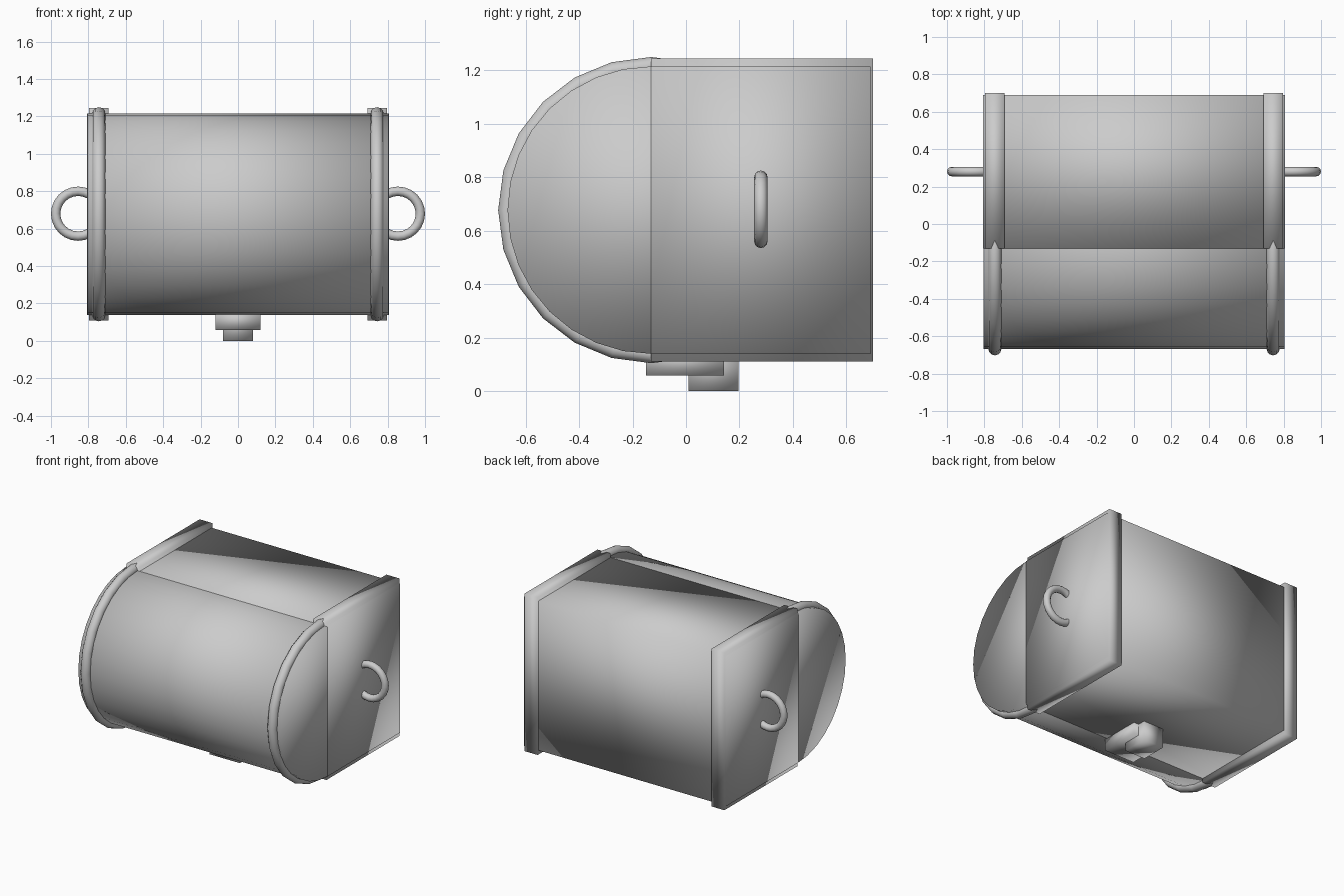
import bpy
from math import pi

cube = bpy.data.objects.get("Cube")
if cube:
    bpy.data.objects.remove(cube, do_unlink=True)

grey = bpy.data.materials.new("plain grey")
grey.use_nodes = True
colour = (0.6, 0.6, 0.6, 1)
grey.diffuse_color = colour
grey.node_tree.nodes["Principled BSDF"].inputs["Base Color"].default_value = colour

LID_Y, MID_Z, RADIUS = -0.13, 0.677, 0.5375
SIDEWAYS = (0, pi / 2, 0)


def finish(name):
    """Name the new object, colour it and shade it smooth all over."""
    ob = bpy.context.object
    ob.name = ob.data.name = name
    ob.data.materials.append(grey)
    for face in ob.data.polygons:
        face.use_smooth = True
    return ob


def box(name, x, y, z):
    """Box from its (low, high) extents on each axis."""
    spans = (x, y, z)
    bpy.ops.mesh.primitive_cube_add(size=1, location=[(a + b) / 2 for a, b in spans])
    ob = bpy.context.object
    ob.scale = [b - a for a, b in spans]
    bpy.ops.object.transform_apply(location=False, rotation=False, scale=True)
    return finish(name)


def ring(name, location, rotation, major, minor, segments):
    bpy.ops.mesh.primitive_torus_add(
        location=location, rotation=rotation, major_radius=major,
        minor_radius=minor, major_segments=segments, minor_segments=12)
    return finish(name)


# Chest lying on its back: square body and round lid
box("chest_body", (-0.806, 0.806), (LID_Y, 0.69), (MID_Z - RADIUS, MID_Z + RADIUS))
bpy.ops.mesh.primitive_cylinder_add(
    vertices=32, radius=RADIUS, depth=1.609, location=(0, LID_Y, MID_Z), rotation=SIDEWAYS)
finish("round_lid")

# Bands and handles at both ends
for side, label in ((1, "left"), (-1, "right")):
    middle = side * 0.744
    box(label + "_body_band", (middle - 0.052, middle + 0.052),
        (LID_Y, 0.70), (MID_Z - 0.567, MID_Z + 0.567))
    ring(label + "_lid_band", (middle, LID_Y, MID_Z), SIDEWAYS, RADIUS, 0.035, 24)
    ring(label + "_handle", (side * 0.855, 0.28, MID_Z + 0.003), (pi / 2, 0, 0), 0.12, 0.025, 24)

# Latch on the underside
box("latch_plate", (-0.12, 0.12), (-0.15, 0.143), (0.058, 0.16))
box("latch_lock", (-0.08, 0.08), (0.01, 0.197), (0, 0.15))
